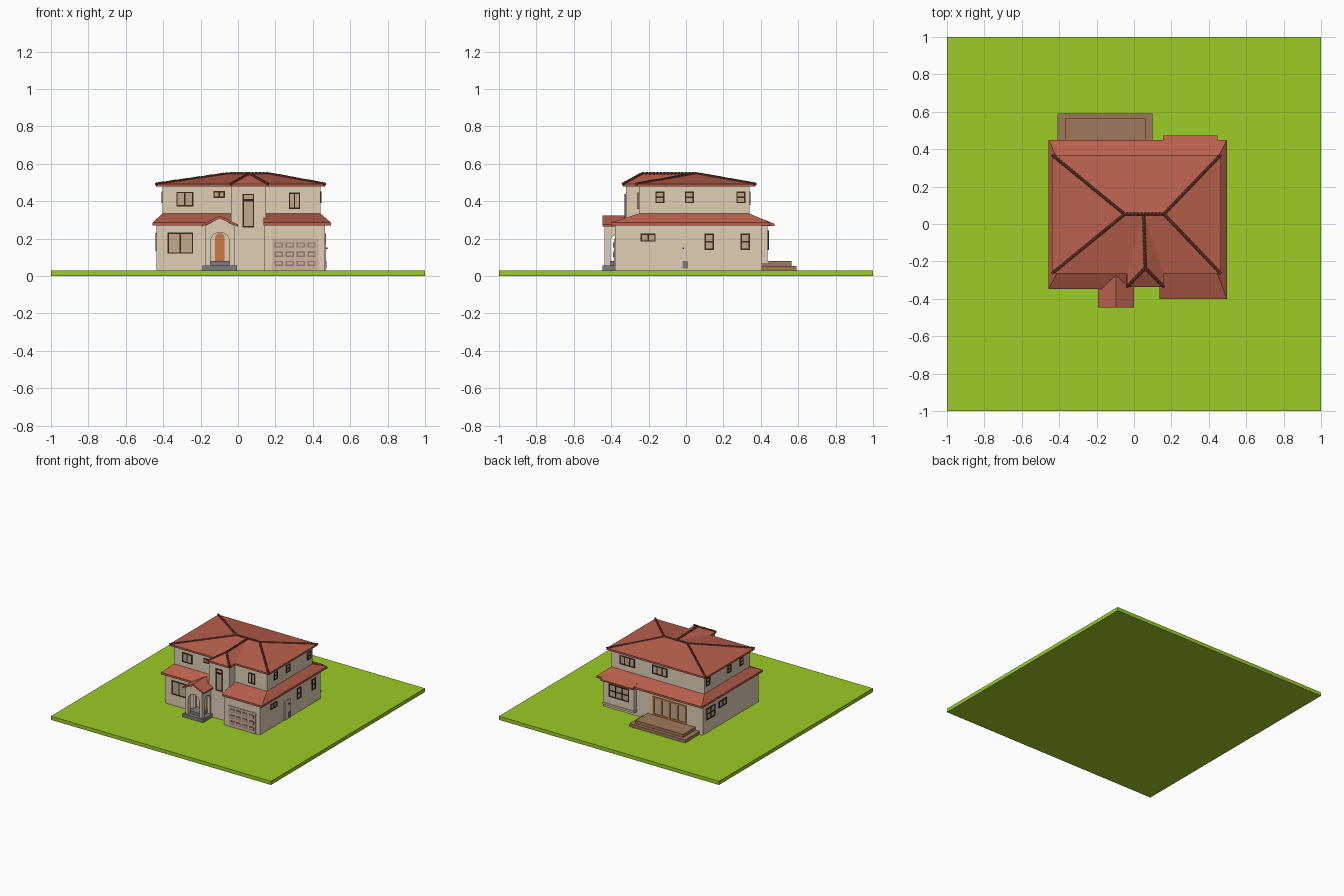
import bpy, bmesh, math
from mathutils import Vector, Matrix

if "Cube" in bpy.data.objects:
    bpy.data.objects.remove(bpy.data.objects["Cube"])


def material(name, r, g, b):
    m = bpy.data.materials.new(name)
    m.diffuse_color = [(c / 255) ** 2.2 for c in (r, g, b)] + [1]
    m.use_nodes = True
    m.node_tree.nodes["Principled BSDF"].inputs["Base Color"].default_value = m.diffuse_color
    return m


GRASS = material("grass", 155, 203, 42)
WALL = material("stucco", 224, 206, 180)
ROOF = material("roof_tile", 184, 96, 77)
RIDGE = material("ridge_tile", 125, 66, 55)
FRAME = material("dark_frame", 62, 42, 32)
GLASS = material("glass", 190, 168, 140)
DOOR = material("door_wood", 205, 120, 70)
GARAGE = material("garage_door", 205, 180, 158)
PANEL = material("garage_panel", 150, 122, 110)
DECK = material("deck_wood", 160, 120, 92)
STONE = material("stone", 125, 125, 125)


def finish(name, bm, mat):
    bmesh.ops.recalc_face_normals(bm, faces=bm.faces)
    me = bpy.data.meshes.new(name)
    bm.to_mesh(me)
    bm.free()
    me.materials.append(mat)
    ob = bpy.data.objects.new(name, me)
    bpy.context.collection.objects.link(ob)
    return ob


def add_box(bm, p, q):
    p, q = Vector(p), Vector(q)
    d = q - p
    size = Matrix.Diagonal((abs(d.x), abs(d.y), abs(d.z), 1))
    bmesh.ops.create_cube(bm, size=1, matrix=Matrix.Translation((p + q) / 2) @ size)


def box(name, p, q, mat):
    bm = bmesh.new()
    add_box(bm, p, q)
    return finish(name, bm, mat)


def solid(name, verts, faces, mat):
    bm = bmesh.new()
    vs = [bm.verts.new(v) for v in verts]
    for f in faces:
        bm.faces.new([vs[i] for i in f])
    return finish(name, bm, mat)


def prism(name, pts, axis, a, b, mat):
    """Extrude a (u, z) outline along x or y from a to b."""
    put = (lambda u, z, d: (u, d, z)) if axis == "y" else (lambda u, z, d: (d, u, z))
    n = len(pts)
    verts = [put(u, z, a) for u, z in pts] + [put(u, z, b) for u, z in pts]
    faces = [range(n), range(n, 2 * n)]
    faces += [(i, (i + 1) % n, n + (i + 1) % n, n + i) for i in range(n)]
    return solid(name, verts, faces, mat)


def arc(u0, u1, spring, n=12):
    """Half circle from u1 over to u0."""
    c, r = (u0 + u1) / 2, (u1 - u0) / 2
    return [(c + r * math.cos(math.pi * i / n), spring + r * math.sin(math.pi * i / n))
            for i in range(n + 1)]


def on_wall(side, plane, u, d, z):
    return {"front": (u, plane - d, z), "back": (u, plane + d, z),
            "right": (plane + d, u, z), "left": (plane - d, u, z)}[side]


def window(name, side, plane, u0, u1, z0, z1, nu=2, nz=1, t=0.007, mat=FRAME):
    def P(u, d, z):
        return on_wall(side, plane, u, d, z)
    box(name + "_glass", P(u0, -0.002, z0), P(u1, 0.002, z1), GLASS)
    bm = bmesh.new()
    for i in range(nu + 1):
        u = u0 + (u1 - u0 - t) * i / nu
        add_box(bm, P(u, -0.002, z0), P(u + t, 0.006, z1))
    for i in range(nz + 1):
        z = z0 + (z1 - z0 - t) * i / nz
        add_box(bm, P(u0, -0.002, z), P(u1, 0.006, z + t))
    finish(name + "_frame", bm, mat)


# ground and wall volumes
box("lawn", (-1, -1, 0), (1, 1, 0.03), GRASS)
box("lower_walls", (-0.436, -0.32, 0.03), (0.465, 0.405, 0.285), WALL)
box("garage_walls", (0.14, -0.38, 0.03), (0.465, -0.3, 0.28), WALL)
box("upper_walls", (-0.404, -0.252, 0.27), (0.44, 0.34, 0.485), WALL)
box("stair_bay_walls", (-0.036, -0.322, 0.03), (0.15, -0.2, 0.485), WALL)

# lower skirt roof: outer eave / inner wall line, wrapped around the house
ring = [((-0.04, -0.347), (-0.04, -0.25)), ((-0.457, -0.347), (-0.404, -0.25)),
        ((-0.457, 0.45), (-0.404, 0.338)), ((0.497, 0.45), (0.44, 0.338)),
        ((0.497, -0.402), (0.44, -0.25)), ((0.137, -0.402), (0.137, -0.25))]
verts, faces = [], []
for o, i in ring:
    verts += [(*o, 0.27), (*o, 0.286), (*i, 0.335), (*i, 0.27)]
for k in range(len(ring) - 1):
    a, b = 4 * k, 4 * k + 4
    faces += [(a + j, a + (j + 1) % 4, b + (j + 1) % 4, b + j) for j in range(4)]
faces += [(0, 1, 2, 3), (20, 21, 22, 23)]
solid("lower_roof", verts, faces, ROOF)
prism("rear_eave", [(0.40, 0.268), (0.472, 0.268), (0.472, 0.28), (0.40, 0.309)],
      "x", 0.155, 0.447, ROOF)

# upper hip roof
X0, X1, Y0, Y1 = -0.438, 0.464, -0.265, 0.37
corners = [(X0, Y0), (X1, Y0), (X1, Y1), (X0, Y1)]
ridge_l, ridge_r = (-0.05, 0.053, 0.548), (0.16, 0.053, 0.548)
solid("upper_roof",
      [(*c, 0.478) for c in corners] + [(*c, 0.492) for c in corners] + [ridge_l, ridge_r],
      [(3, 2, 1, 0), (0, 1, 5, 4), (1, 2, 6, 5), (2, 3, 7, 6), (3, 0, 4, 7),
       (4, 5, 9, 8), (5, 6, 9), (6, 7, 8, 9), (7, 4, 8)], ROOF)

# roof over the stair bay
bay = [(-0.038, -0.26), (-0.038, -0.337), (0.16, -0.337), (0.16, -0.26)]
bay_back, bay_front = (0.052, 0.053, 0.548), (0.06, -0.235, 0.548)
solid("bay_roof",
      [(*c, 0.478) for c in bay] + [(*c, 0.492) for c in bay] + [bay_back, bay_front],
      [(0, 1, 2, 3), (0, 1, 5, 4), (1, 2, 6, 5), (2, 3, 7, 6), (0, 4, 8, 7, 3),
       (4, 5, 9), (4, 9, 8), (5, 6, 9), (6, 7, 9), (7, 8, 9)], ROOF)

# ridge and hip tiles
bm = bmesh.new()
runs = [(ridge_l, ridge_r), (bay_back, bay_front)]
runs += [(e, (*c, 0.492)) for c, e in zip(corners, (ridge_l, ridge_r, ridge_r, ridge_l))]
runs += [(bay_front, (*c, 0.492)) for c in bay[1:3]]
for a, b in runs:
    a, b = Vector(a), Vector(b)
    d = b - a
    n = max(2, round(d.length / 0.019))
    rot = d.to_track_quat("Z", "Y").to_matrix().to_4x4()
    for i in range(n):
        mid = a + d * (i + 0.5) / n
        bmesh.ops.create_cone(bm, cap_ends=True, segments=8, radius1=0.006, radius2=0.009,
                              depth=d.length / n * 1.05, matrix=Matrix.Translation(mid) @ rot)
finish("ridge_tiles", bm, RIDGE)

# entrance porch
prism("porch_roof", [(-0.193, 0.264), (-0.0965, 0.308), (0, 0.264), (0, 0.276),
                     (-0.0965, 0.323), (-0.193, 0.276)], "y", -0.446, -0.27, ROOF)
prism("porch_front", [(-0.02, 0.05), (-0.02, 0.27), (-0.0965, 0.311), (-0.173, 0.27),
                      (-0.173, 0.05), (-0.147, 0.05)] + arc(-0.147, -0.046, 0.184)[::-1]
      + [(-0.046, 0.05)], "y", -0.436, -0.408, WALL)
for side, x in (("left", -0.173), ("right", -0.042)):
    prism("porch_side_" + side, [(-0.32, 0.05), (-0.32, 0.27), (-0.41, 0.27), (-0.41, 0.05),
                                 (-0.404, 0.05)] + arc(-0.404, -0.334, 0.185)[::-1]
          + [(-0.334, 0.05)], "x", x, x + 0.022, WALL)
box("porch_base", (-0.19, -0.446, 0.03), (-0.005, -0.31, 0.057), STONE)
box("porch_step", (-0.147, -0.415, 0.057), (-0.046, -0.31, 0.08), STONE)
prism("front_door_frame", [(-0.131, 0.08), (-0.062, 0.08)] + arc(-0.131, -0.062, 0.2),
      "y", -0.325, -0.315, WALL)
prism("front_door", [(-0.122, 0.08), (-0.071, 0.08)] + arc(-0.122, -0.071, 0.205),
      "y", -0.329, -0.315, DOOR)

# garage door with raised panels
box("garage_door", (0.182, -0.385, 0.03), (0.43, -0.37, 0.2), GARAGE)
bm, inner = bmesh.new(), bmesh.new()
for c in range(4):
    for r in range(3):
        x, z = 0.218 + c * 0.0585, 0.068 + r * 0.049
        add_box(bm, (x - 0.022, -0.389, z - 0.014), (x + 0.022, -0.38, z + 0.014))
        add_box(inner, (x - 0.015, -0.391, z - 0.007), (x + 0.015, -0.38, z + 0.007))
finish("garage_panels", bm, PANEL)
finish("garage_panel_centres", inner, GARAGE)

# front windows
window("lounge_window", "front", -0.32, -0.377, -0.24, 0.12, 0.233)
window("bedroom_window", "front", -0.252, -0.33, -0.238, 0.373, 0.45)
window("small_window", "front", -0.252, -0.132, -0.07, 0.418, 0.455)
window("stair_window", "front", -0.322, 0.024, 0.086, 0.26, 0.405, nu=1)
window("stair_top_window", "front", -0.322, 0.024, 0.086, 0.405, 0.44, nu=1)
window("study_window", "front", -0.252, 0.272, 0.332, 0.36, 0.446)

# side windows
for side, plane in (("right", 0.44), ("left", -0.404)):
    for i, y in enumerate((-0.14, 0.018, 0.293)):
        window(f"{side}_upper_window_{i}", side, plane, y - 0.024, y + 0.024, 0.39, 0.452, 1, 2)
window("right_wide_window", "right", 0.465, -0.243, -0.162, 0.184, 0.228)
for i, y in enumerate((0.125, 0.317)):
    window(f"right_lower_window_{i}", "right", 0.465, y - 0.025, y + 0.025, 0.14, 0.228, 1, 2)
window("left_rear_window", "left", -0.436, 0.25, 0.36, 0.135, 0.23, 2, 2)
window("left_middle_window", "left", -0.436, 0.10, 0.2, 0.175, 0.228)

# side door
box("side_door", (0.46, -0.065, 0.03), (0.471, 0.014, 0.183), WALL)
box("side_door_knob", (0.471, -0.018, 0.145), (0.478, -0.01, 0.153), FRAME)
box("side_door_vent", (0.46, -0.018, 0.04), (0.474, 0.01, 0.082), STONE)

# rear: windows, box bay, sliding doors and deck steps
for i, x in enumerate((0.295, 0.0)):
    window(f"rear_upper_window_{i}", "back", 0.34, x - 0.068, x + 0.068, 0.38, 0.452, 3)
box("rear_box_bay", (0.165, 0.40, 0.075), (0.443, 0.437, 0.27), WALL)
box("rear_box_sill", (0.16, 0.40, 0.065), (0.448, 0.444, 0.08), WALL)
window("rear_box_window", "back", 0.437, 0.21, 0.395, 0.14, 0.245, 3, 2)
window("sliding_doors", "back", 0.405, -0.29, 0.015, 0.08, 0.232, 4, 1, 0.014, DOOR)
box("deck_lower_step", (-0.408, 0.40, 0.03), (0.1, 0.592, 0.055), DECK)
box("deck_upper_step", (-0.37, 0.40, 0.055), (0.062, 0.565, 0.08), DECK)
